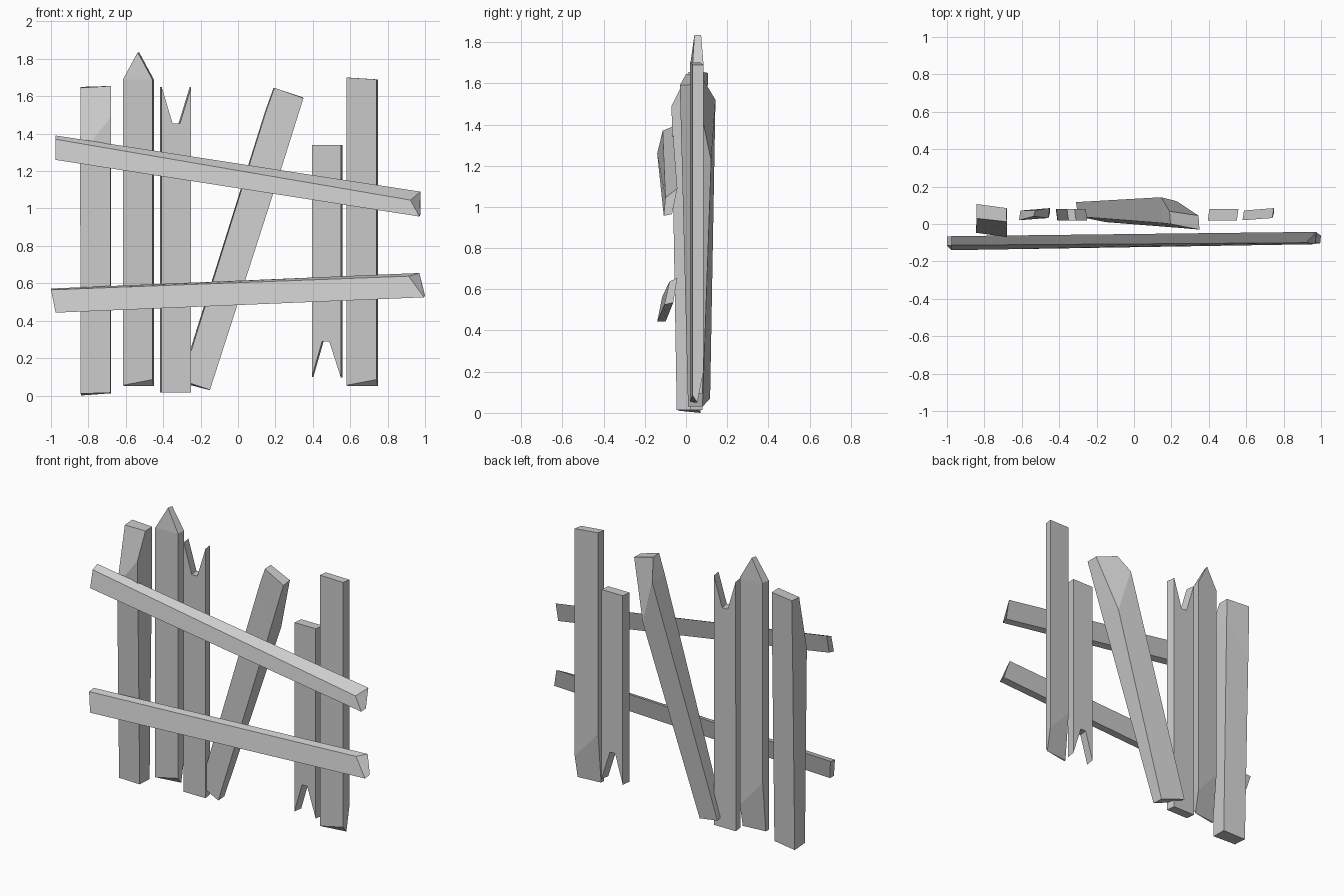
import bpy, bmesh

if "Cube" in bpy.data.objects:
    bpy.data.objects.remove(bpy.data.objects["Cube"])


def loft(name, rings):
    """Skin a stack of equal-length point rings and cap both ends."""
    bm = bmesh.new()
    vs = [[bm.verts.new(p) for p in r] for r in rings]
    n = len(rings[0])
    for a, b in zip(vs, vs[1:]):
        for i in range(n):
            j = (i + 1) % n
            bm.faces.new((a[i], a[j], b[j], b[i]))
    bm.faces.new(vs[0])
    bm.faces.new(vs[-1])
    bmesh.ops.remove_doubles(bm, verts=bm.verts, dist=0.0005)
    bmesh.ops.recalc_face_normals(bm, faces=bm.faces)
    me = bpy.data.meshes.new(name)
    bm.to_mesh(me)
    bm.free()
    ob = bpy.data.objects.new(name, me)
    bpy.context.collection.objects.link(ob)


def notched(name, profile, shift):
    """Board cut from a front outline; the back is shifted sideways."""
    loft(name, [[(x, 0.02, z) for x, z in profile],
                [(x + shift, 0.08, z) for x, z in profile]])


def chipped(name, x0, x1, tops, peak=None):
    """Upright board whose lower back edge is hewn away diagonally."""
    f0, f1, b0, b1, s = 0.02, 0.032, 0.072, 0.085, 0.008
    zl, zr = tops
    rings = [
        [(x0, f0, .055), (x1, f1, .085), (x1 + s, .055, .05), (x0 + s, .04, .05)],
        [(x0, f0, .38), (x1, f1, .2), (x1 + s, b1, .2), (x0 + s, b0, .38)],
        [(x0, f0, zl), (x1, f1, zr), (x1 + s, b1, zr), (x0 + s, b0, zl)]]
    if peak:
        xm = (x0 + x1) / 2
        f, b = (xm, (f0 + f1) / 2 + .015, peak), (xm + s, (b0 + b1) / 2 - .005, peak)
        rings.append([f, f, b, b])
        # the collapsed ring becomes a ridge
    loft_ridge(name, rings) if peak else loft(name, rings)


def loft_ridge(name, rings):
    """Board with a pointed top: front outline pieces joined to a ridge."""
    a, b, c, d = rings
    bm = bmesh.new()
    A, B, C = [[bm.verts.new(p) for p in r] for r in (a, b, c)]
    pf, pb = bm.verts.new(d[0]), bm.verts.new(d[2])
    for lo, hi in ((A, B), (B, C)):
        for i in range(4):
            j = (i + 1) % 4
            bm.faces.new((lo[i], lo[j], hi[j], hi[i]))
    for f in ((C[0], C[1], pf), (C[1], C[2], pb, pf),
              (C[2], C[3], pb), (C[3], C[0], pf, pb), A):
        bm.faces.new(f)
    bmesh.ops.recalc_face_normals(bm, faces=bm.faces)
    me = bpy.data.meshes.new(name)
    bm.to_mesh(me)
    bm.free()
    bpy.context.collection.objects.link(bpy.data.objects.new(name, me))


# Leftmost board, bulging at the front near the top
loft("left_board", [
    [(-.842, -.03, .01), (-.682, -.045, .015), (-.68, .055, .012), (-.838, .07, 0)],
    [(-.844, -.047, 1.28), (-.68, -.07, 1.49), (-.68, .082, 1.49), (-.842, .098, 1.28)],
    [(-.842, .03, 1.645), (-.68, .012, 1.655), (-.682, .085, 1.655), (-.842, .107, 1.65)]])

# Pointed picket and tall right picket
chipped("pointed_picket", -.615, -.458, (1.69, 1.69), 1.835)
chipped("right_picket", .58, .74, (1.70, 1.69))

# Split pickets: notch on top, notch at the bottom
notched("top_split_picket", [(-.41, .015), (-.25, .015), (-.25, 1.65),
                             (-.31, 1.455), (-.35, 1.455), (-.408, 1.65)], -.008)
notched("bottom_split_picket", [(.395, .10), (.45, .29), (.488, .29),
                                (.55, .095), (.55, 1.34), (.395, 1.34)], .008)

# Leaning board, bulging at the back near the top
loft("leaning_board", [
    [(-.30, .04, .08), (-.15, .01, .03), (-.155, .08, .03), (-.31, .117, .07)],
    [(.15, .005, 1.52), (.235, -.02, 1.225), (.228, .122, 1.225), (.145, .143, 1.52)],
    [(.195, 0, 1.645), (.35, -.03, 1.59), (.345, .045, 1.595), (.19, .068, 1.645)]])

# Cross rails
loft("upper_rail", [
    [(-.975, -.14, 1.26), (-.975, -.113, 1.37), (-.975, -.065, 1.39), (-.975, -.09, 1.27)],
    [(.97, -.108, .957), (.922, -.10, 1.045), (.975, -.042, 1.09), (.975, -.068, .965)]])
loft("lower_rail", [
    [(-.975, -.14, .443), (-1, -.115, .565), (-1, -.068, .572), (-.975, -.098, .445)],
    [(.995, -.105, .525), (.912, -.08, .638), (.97, -.042, .655), (1, -.062, .535)]])
